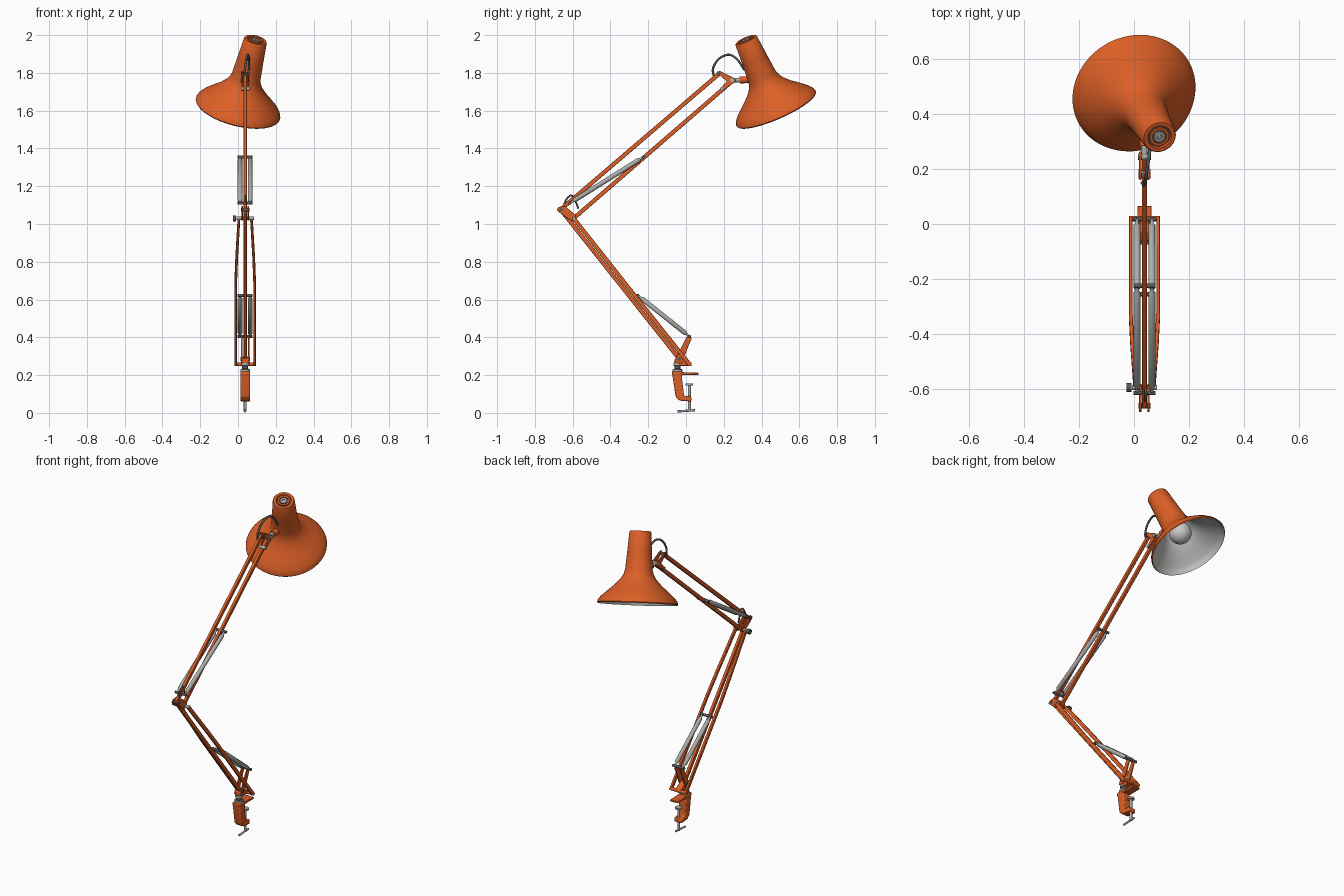
import bpy, bmesh, math
from mathutils import Vector

cube = bpy.data.objects.get("Cube")
if cube:
    bpy.data.objects.remove(cube, do_unlink=True)


def material(name, rgb):
    m = bpy.data.materials.new(name)
    m.use_nodes = True
    m.diffuse_color = (*rgb, 1)
    m.node_tree.nodes["Principled BSDF"].inputs["Base Color"].default_value = (*rgb, 1)
    return m


ORANGE = material("orange paint", (0.72, 0.115, 0.02))
STEEL = material("grey steel", (0.42, 0.42, 0.41))
DARK = material("dark metal", (0.1, 0.1, 0.1))
LINING = material("pale lining", (0.58, 0.58, 0.57))
CX = 0.038  # centre plane of the arms


def finish(name, bm, mats, bevel=0):
    bmesh.ops.recalc_face_normals(bm, faces=bm.faces)
    mesh = bpy.data.meshes.new(name)
    bm.to_mesh(mesh)
    bm.free()
    for m in mats:
        mesh.materials.append(m)
    ob = bpy.data.objects.new(name, mesh)
    bpy.context.collection.objects.link(ob)
    if bevel:
        mod = ob.modifiers.new("soft edges", "BEVEL")
        mod.width, mod.segments = bevel, 2
    bpy.ops.object.select_all(action="DESELECT")
    ob.select_set(True)
    bpy.context.view_layer.objects.active = ob
    bpy.ops.object.shade_smooth_by_angle(angle=math.radians(40))
    return ob


def lathe(name, profile, base, axis, mats, steps=24, rule=None):
    """Turn (radius, height) points about an axis starting at base."""
    bm = bmesh.new()
    rings = []
    for r, h in profile:
        if r == 0:
            rings.append([bm.verts.new((0, 0, h))] * steps)
        else:
            rings.append([bm.verts.new((r * math.cos(a), r * math.sin(a), h))
                          for a in (math.tau * i / steps for i in range(steps))])
    for k, (lo, hi) in enumerate(zip(rings, rings[1:])):
        for i in range(steps):
            j = (i + 1) % steps
            corners = list(dict.fromkeys([lo[i], lo[j], hi[j], hi[i]]))
            bm.faces.new(corners).material_index = rule(k) if rule else 0
    ob = finish(name, bm, mats)
    ob.rotation_mode = "QUATERNION"
    ob.rotation_quaternion = Vector(axis).to_track_quat("Z", "Y")
    ob.location = base
    return ob


def rod(name, p, q, r, mat, steps=16):
    d = Vector(q) - Vector(p)
    return lathe(name, [(0, 0), (r, 0), (r, d.length), (0, d.length)], p, d, [mat], steps)


def pin(name, y, z, half, r, mat):
    return rod(name, (CX - half, y, z), (CX + half, y, z), r, mat)


def bar(name, points, width, depth, mat):
    """Square bar through points, kept upright in the arm plane."""
    bm = bmesh.new()
    pts = [Vector(p) for p in points]
    d = pts[-1] - pts[0]
    side = Vector((width / 2, 0, 0))
    up = Vector((0, -d.z, d.y)).normalized() * depth / 2
    rings = [[bm.verts.new(p + a * side + b * up)
              for a, b in ((-1, -1), (1, -1), (1, 1), (-1, 1))] for p in pts]
    for lo, hi in zip(rings, rings[1:]):
        for i in range(4):
            j = (i + 1) % 4
            bm.faces.new((lo[i], lo[j], hi[j], hi[i]))
    bm.faces.new(rings[0])
    bm.faces.new(rings[-1])
    return finish(name, bm, [mat], 0.003)


def plate(name, outline, x0, x1, mat, bevel=0.004):
    """Extrude a (y, z) outline sideways."""
    bm = bmesh.new()
    face = bm.faces.new([bm.verts.new((x0, y, z)) for y, z in outline])
    ext = bmesh.ops.extrude_face_region(bm, geom=[face])["geom"]
    verts = [g for g in ext if isinstance(g, bmesh.types.BMVert)]
    bmesh.ops.translate(bm, verts=verts, vec=(x1 - x0, 0, 0))
    return finish(name, bm, [mat], bevel)


def cable(name, points, r, mat):
    cu = bpy.data.curves.new(name, "CURVE")
    cu.dimensions = "3D"
    cu.bevel_depth, cu.bevel_resolution, cu.resolution_u = r, 3, 8
    sp = cu.splines.new("BEZIER")
    sp.bezier_points.add(len(points) - 1)
    for bp, p in zip(sp.bezier_points, points):
        bp.co = p
        bp.handle_left_type = bp.handle_right_type = "AUTO"
    cu.materials.append(mat)
    ob = bpy.data.objects.new(name, cu)
    bpy.context.collection.objects.link(ob)


# Clamp
plate("clamp_body", [(-0.075, 0.22), (-0.02, 0.22), (-0.02, 0.17), (-0.01, 0.09),
                     (0.028, 0.088), (0.028, 0.06), (-0.035, 0.065), (-0.055, 0.085)],
      CX - 0.026, CX + 0.026, ORANGE, 0.006)
plate("clamp_jaw", [(-0.075, 0.217), (0.066, 0.213), (0.066, 0.201), (-0.075, 0.2)],
      CX - 0.026, CX + 0.026, ORANGE, 0.003)
rod("clamp_screw", (CX, 0.018, 0.008), (CX, 0.018, 0.15), 0.008, STEEL)
rod("clamp_pad", (CX, 0.018, 0.145), (CX, 0.018, 0.155), 0.02, STEEL)
rod("clamp_handle", (CX, -0.045, 0.008), (CX, 0.047, 0.014), 0.006, STEEL)
lathe("swivel_post", [(0, 0), (0.026, 0), (0.026, 0.012), (0.016, 0.016), (0.016, 0.03),
                      (0.022, 0.032), (0.022, 0.045), (0, 0.045)],
      (CX, -0.045, 0.218), (0, 0, 1), [STEEL, DARK], rule=lambda k: int(k in (2, 3)))

# Base bracket
plate("base_block", [(-0.06, 0.285), (-0.03, 0.3), (0.03, 0.265), (0.03, 0.248), (-0.06, 0.25)],
      CX - 0.018, CX + 0.018, ORANGE)
for s, label in ((-1, "right"), (1, "left")):
    x = CX + s * 0.018
    plate("base_cheek_" + label, [(-0.065, 0.27), (-0.025, 0.26), (0.03, 0.395),
                                  (0.022, 0.41), (0.005, 0.405)], x - 0.004, x + 0.004, ORANGE, 0.002)
pin("base_pivot", 0.02, 0.257, 0.057, 0.01, ORANGE)
pin("base_rear_pivot", -0.035, 0.285, 0.026, 0.01, DARK)

# Lower arm: one middle bar and two bowed outer bars
bar("lower_middle_bar", [(CX, -0.035, 0.285), (CX, -0.655, 1.065)], 0.018, 0.022, ORANGE)
for s, label in ((-1, "right"), (1, "left")):
    bar("lower_outer_bar_" + label,
        [(CX + s * 0.05, 0.02, 0.255), (CX + s * 0.05, -0.33, 0.695),
         (CX + s * 0.045, -0.43, 0.822), (CX + s * 0.033, -0.595, 1.03)], 0.014, 0.022, ORANGE)

# Elbow
for s, label in ((-1, "right"), (1, "left")):
    x = CX + s * 0.015
    plate("elbow_plate_" + label, [(-0.685, 1.075), (-0.675, 1.09), (-0.64, 1.095), (-0.582, 1.045),
                                   (-0.582, 1.02), (-0.61, 1.018), (-0.67, 1.06)],
          x - 0.004, x + 0.004, ORANGE, 0.002)
pin("elbow_rear_pin", -0.662, 1.075, 0.022, 0.01, DARK)
pin("elbow_front_pin", -0.595, 1.03, 0.046, 0.009, STEEL)
rod("elbow_knob", (CX - 0.065, -0.595, 1.03), (CX - 0.048, -0.595, 1.03), 0.016, DARK)
cable("elbow_cable", [(CX, -0.65, 1.08), (CX + 0.005, -0.63, 1.135), (CX + 0.005, -0.605, 1.15),
                      (CX, -0.585, 1.12), (CX, -0.57, 1.08)], 0.005, DARK)

# Upper arm
bar("upper_top_bar", [(CX, -0.662, 1.078), (CX, 0.175, 1.795)], 0.018, 0.022, ORANGE)
bar("upper_bottom_bar", [(CX, -0.595, 1.03), (CX, 0.245, 1.757)], 0.018, 0.022, ORANGE)

# Tension springs with their cross pins
for label, a, b in (("upper", (-0.615, 1.11), (-0.225, 1.355)),
                    ("lower", (0.018, 0.405), (-0.255, 0.622))):
    pin(label + "_spring_pin_a", *a, 0.04, 0.008, DARK)
    pin(label + "_spring_pin_b", *b, 0.04, 0.008, DARK)
    for s, side in ((-1, "right"), (1, "left")):
        p, q = (Vector((CX + s * 0.027, *e)) for e in (a, b))
        n = (q - p).length
        r = 0.0125
        lathe(f"{label}_spring_{side}", [(0, 0), (0.006, 0), (0.006, 0.02), (r, 0.03), (r, n - 0.03),
                                         (0.006, n - 0.02), (0.006, n), (0, n)], p, q - p, [STEEL])

# Head bracket
for s, label in ((-1, "right"), (1, "left")):
    x = CX + s * 0.015
    plate("head_plate_" + label, [(0.16, 1.805), (0.18, 1.81), (0.25, 1.775), (0.265, 1.76),
                                  (0.25, 1.745), (0.195, 1.705), (0.18, 1.715), (0.215, 1.755)],
          x - 0.004, x + 0.004, ORANGE, 0.002)
pin("head_top_pin", 0.175, 1.795, 0.022, 0.009, DARK)
pin("head_lower_pin", 0.19, 1.715, 0.022, 0.01, STEEL)
pin("head_tilt_pin", 0.245, 1.762, 0.024, 0.012, STEEL)
rod("head_stem", (CX, 0.245, 1.76), (CX, 0.37, 1.765), 0.012, STEEL)
rod("head_collar", (CX, 0.285, 1.762), (CX, 0.35, 1.765), 0.018, ORANGE)
cable("head_cable", [(CX - 0.008, 0.15, 1.77), (CX, 0.145, 1.83), (CX + 0.012, 0.215, 1.895),
                     (CX + 0.018, 0.255, 1.885), (CX + 0.02, 0.31, 1.815)], 0.006, DARK)

# Shade: outer skin from the cap down, then the lining back up
rim = Vector((0.0, 0.477, 1.612))
cap = Vector((0.093, 0.317, 1.975))
axis = cap - rim
outer = [(0.04, 0.398), (0.044, 0.408), (0.058, 0.408), (0.062, 0.402), (0.07, 0.29), (0.078, 0.19),
         (0.085, 0.165), (0.1, 0.138), (0.135, 0.1), (0.175, 0.066), (0.21, 0.034),
         (0.225, 0.015), (0.23, 0.0), (0.226, -0.006)]
lining = [(0.222, 0.0), (0.217, 0.013), (0.202, 0.03), (0.168, 0.058), (0.128, 0.092), (0.092, 0.13),
          (0.072, 0.17), (0.064, 0.29), (0, 0.29)]
lathe("shade", outer + lining, rim, axis, [ORANGE, LINING], 64,
      lambda k: int(k >= len(outer) - 1))

# Vented cap: dark recess, orange ring and steel centre
lathe("cap_recess", [(0, 0.39), (0.046, 0.39), (0.046, 0.4), (0, 0.4)], rim, axis, [DARK], 32)
lathe("cap_ring", [(0.026, 0.395), (0.036, 0.395), (0.036, 0.407), (0.026, 0.407), (0.026, 0.395)],
      rim, axis, [ORANGE], 32)
lathe("cap_button", [(0, 0.395), (0.02, 0.395), (0.02, 0.408), (0.01, 0.408), (0.008, 0.404),
                     (0, 0.404)], rim, axis, [STEEL], 24)

# Bulb and socket
lathe("bulb_socket", [(0, 0.29), (0.03, 0.29), (0.03, 0.18), (0, 0.18)], rim, axis, [LINING])
bulb = [(0.065 * math.sin(a), 0.105 - 0.065 * math.cos(a))
        for a in (math.radians(15 * i) for i in range(1, 11))]
lathe("bulb", [(0, 0.04)] + bulb + [(0.028, 0.2), (0, 0.2)], rim, axis, [LINING], 32)
